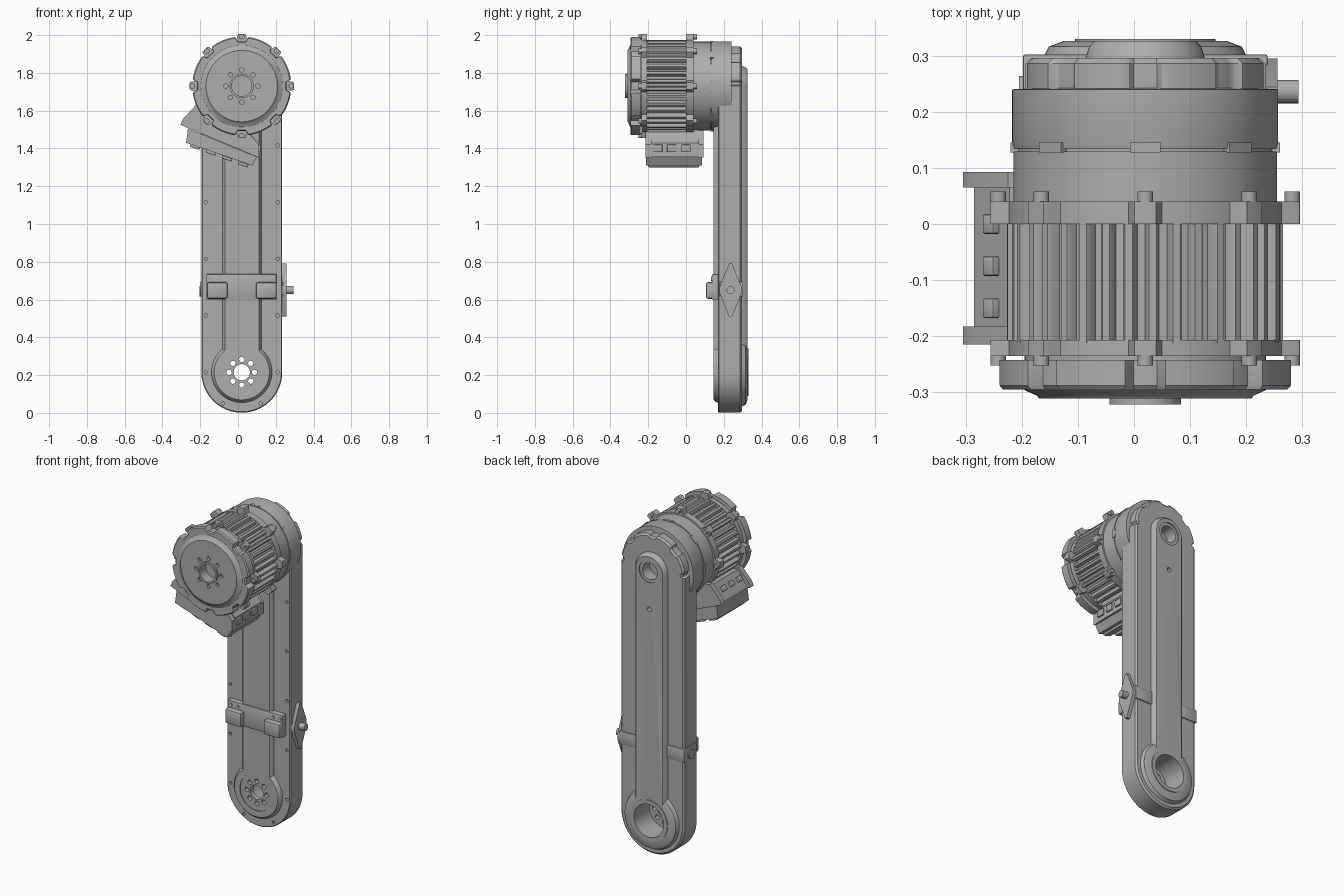
import bpy, bmesh, math
from mathutils import Matrix, Vector

if "Cube" in bpy.data.objects:
    bpy.data.objects.remove(bpy.data.objects["Cube"])

CX, TOP, LOW = 0.02, 1.73, 0.215     # joint axes: shared x, upper z, lower z
EIGHT = [math.radians(45 * i) for i in range(8)]

grey = bpy.data.materials.new("machined grey")
grey.use_nodes = True
tone = (0.42, 0.42, 0.42, 1)
grey.diffuse_color = tone
grey.node_tree.nodes["Principled BSDF"].inputs["Base Color"].default_value = tone
parts = []


def add_loft(bm, sections, axis="y"):
    rings = []
    for outline, t in sections:
        rings.append([bm.verts.new((a, t, b) if axis == "y" else (t, a, b)) for a, b in outline])
    n = len(rings[0])
    for lo, hi in zip(rings, rings[1:]):
        for i in range(n):
            bm.faces.new((lo[i], lo[(i + 1) % n], hi[(i + 1) % n], hi[i]))
    bm.faces.new(rings[0])
    bm.faces.new(rings[-1])


def finish(name, bm, keep=True):
    bmesh.ops.recalc_face_normals(bm, faces=bm.faces[:])
    mesh = bpy.data.meshes.new(name)
    bm.to_mesh(mesh)
    bm.free()
    mesh.materials.append(grey)
    obj = bpy.data.objects.new(name, mesh)
    bpy.context.collection.objects.link(obj)
    if keep:
        parts.append(obj)
    return obj


def loft(name, sections, axis="y"):
    bm = bmesh.new()
    add_loft(bm, sections, axis)
    return finish(name, bm)


def circle(r, x=CX, z=TOP, n=64):
    return [(x + r * math.cos(math.tau * i / n), z + r * math.sin(math.tau * i / n)) for i in range(n)]


def turned(name, profile, x=CX, z=TOP, n=64):
    return loft(name, [(circle(r, x, z, n), y) for r, y in profile])


def bump(deg, half):
    # 1 near every multiple of 45 degrees, easing to 0 away from it
    off = abs((deg + 22.5) % 45 - 22.5)
    t = min(max((half - off) / 3, 0), 1)
    return t * t * (3 - 2 * t)


def lobed(r, lift, half):
    out = []
    for d in range(0, 360, 1):
        q = r + lift * bump(d, half)
        out.append((CX + q * math.cos(math.radians(d)), TOP + q * math.sin(math.radians(d))))
    return out


def studs(name, r, spots, y0, y1, n=16):
    bm = bmesh.new()
    for x, z in spots:
        add_loft(bm, [(circle(r, x, z, n), y0), (circle(r, x, z, n), y1)])
    return finish(name, bm)


def drill(obj, r, spots, y0, y1, n=32):
    cutter = studs("cutter", r, spots, y0, y1, n)
    parts.remove(cutter)
    mod = obj.modifiers.new("hole", "BOOLEAN")
    mod.operation, mod.solver, mod.object = "DIFFERENCE", "EXACT", cutter
    bpy.context.view_layer.update()
    done = obj.evaluated_get(bpy.context.evaluated_depsgraph_get())
    mesh = bpy.data.meshes.new_from_object(done)
    obj.modifiers.clear()
    obj.data = mesh
    bpy.data.objects.remove(cutter)


def box(name, center, size, tilt=0, bevel=0.004):
    bm = bmesh.new()
    bmesh.ops.create_cube(bm, size=1, matrix=Matrix.Diagonal((*size, 1)))
    bmesh.ops.bevel(bm, geom=bm.edges[:], offset=bevel, segments=2, affect="EDGES", profile=0.5)
    bm.transform(Matrix.Translation(Vector(center)) @ Matrix.Rotation(math.radians(tilt), 4, "Y"))
    return finish(name, bm)


def around(r, z):
    return [(CX + r * math.cos(a), z + r * math.sin(a)) for a in EIGHT]


# Arm body: long capsule, scalloped round the upper end
def arm_outline(r):
    pts = []
    for d in range(0, 181, 2):
        q = r - 0.014 * bump(d, 9) * (0 < d < 180)
        pts.append((CX + q * math.cos(math.radians(d)), TOP + q * math.sin(math.radians(d))))
    for d in range(180, 361, 4):
        pts.append((CX + r * math.cos(math.radians(d)), LOW + r * math.sin(math.radians(d))))
    return pts


arm = loft("arm_body", [(arm_outline(0.209), 0.17), (arm_outline(0.214), 0.175),
                        (arm_outline(0.214), 0.286), (arm_outline(0.203), 0.296)])


# Raised spines: narrow strip that swells into a round boss at the lower joint
def spine_outline(w, rb):
    phi = math.degrees(math.acos(w / rb))
    a0, a1, n = 180 - phi, 360 + phi, 48
    pts = []
    for i in range(n + 1):
        a = math.radians(a0 + (a1 - a0) * i / n)
        pts.append((CX + rb * math.cos(a), LOW + rb * math.sin(a)))
    for d in range(0, 181, 6):
        pts.append((CX + w * math.cos(math.radians(d)), TOP + w * math.sin(math.radians(d))))
    return pts


front_spine = loft("front_spine", [(spine_outline(0.106, 0.163), 0.18), (spine_outline(0.1, 0.157), 0.158),
                                   (spine_outline(0.09, 0.146), 0.146)])
back_spine = loft("back_spine", [(spine_outline(0.108, 0.185), 0.29), (spine_outline(0.1, 0.172), 0.316),
                                 (spine_outline(0.09, 0.146), 0.326)])

# Joint bores and bolt holes
low, top = [(CX, LOW)], [(CX, TOP)]
drill(arm, 0.1, low, 0.1, 0.4, 48)
drill(back_spine, 0.1, low, 0.2, 0.4, 48)
drill(front_spine, 0.11, low, 0.1, 0.152, 48)
drill(front_spine, 0.043, low, 0.1, 0.3)
drill(front_spine, 0.014, around(0.067, LOW), 0.1, 0.3, 16)
for part in (arm, back_spine):
    drill(part, 0.05, top, 0.25, 0.4)
    drill(part, 0.014, [(CX, 1.5)], 0.27, 0.4, 16)
drill(back_spine, 0.068, top, 0.32, 0.4)
edge_holes = [(CX + s * 0.19, LOW + 0.3 * i) for s in (-1, 1) for i in range(5)]
edge_holes += [(CX + s * 0.1, 0.05) for s in (-1, 1)]
drill(arm, 0.009, edge_holes, 0.1, 0.2, 12)
turned("lower_bearing_ring", [(0.125, 0.32), (0.125, 0.33), (0.115, 0.33)], z=LOW)
drill(parts[-1], 0.1, low, 0.2, 0.4, 48)

# Motor housing: two drums with an interlocking seam
turned("rear_drum", [(0.235, 0.134), (0.237, 0.14), (0.237, 0.24), (0.2, 0.242)], n=96)
turned("seam_core", [(0.228, 0.12), (0.228, 0.14)], n=96)
turned("front_drum", [(0.235, 0.03), (0.235, 0.129)], n=96)
bm = bmesh.new()
for a in EIGHT:
    for q in (0.233,):
        m = (Matrix.Translation((CX, 0.136, TOP)) @ Matrix.Rotation(a, 4, "Y")
             @ Matrix.Translation((q, 0, 0)) @ Matrix.Diagonal((0.014, 0.018, 0.055, 1)))
        bmesh.ops.create_cube(bm, size=1, matrix=m)
finish("seam_tabs", bm)

# Finned stator
fins = 36
fin_outline = []
for i in range(fins):
    tall = 0.246 if i % 2 else 0.242
    for f, r in ((0.0, 0.222), (0.36, 0.222), (0.44, tall - 0.005), (0.52, tall), (0.84, tall), (0.92, tall - 0.005)):
        a = math.tau * (i + f) / fins
        fin_outline.append((CX + r * math.cos(a), TOP + r * math.sin(a)))
loft("finned_stator", [(fin_outline, -0.212), (fin_outline, 0.002)])

# Lugged flanges with bolts
loft("rear_flange", [(lobed(0.245, 0.031, 7), 0.0), (lobed(0.245, 0.031, 7), 0.04)])
loft("front_flange", [(lobed(0.245, 0.031, 7), -0.235), (lobed(0.245, 0.031, 7), -0.207)])
studs("rear_bolts", 0.014, around(0.262, TOP), 0.03, 0.058)
studs("front_bolts", 0.014, around(0.262, TOP), -0.252, -0.225)
turned("cap_core", [(0.215, -0.25), (0.215, -0.22)])

# Scalloped end cap, face disc and hub
loft("end_cap", [(lobed(0.262, -0.024, 8), -0.242), (lobed(0.262, -0.024, 8), -0.288),
                 (lobed(0.256, -0.024, 8), -0.295)])
face = turned("cap_face", [(0.222, -0.285), (0.215, -0.296), (0.193, -0.306), (0.189, -0.311)], n=96)
drill(face, 0.012, around(0.085, TOP), -0.4, -0.295, 12)
hub = turned("hub", [(0.064, -0.295), (0.064, -0.322)])
for part in (face, hub, bpy.data.objects["end_cap"]):
    drill(part, 0.053, top, -0.4, -0.262)

# Drive electronics slung under the motor
loft("controller_saddle", [([(-0.285, 1.52), (-0.222, 1.615), (-0.05, 1.6), (0.11, 1.43), (0.11, 1.355)], y)
                           for y in (-0.185, 0.07)])
ear = [(-0.305, 1.525), (-0.292, 1.555), (-0.225, 1.628), (-0.05, 1.6), (0.11, 1.42), (0.11, 1.352)]
for name, y0, y1 in (("front_ear", -0.215, -0.183), ("rear_ear", 0.065, 0.093)):
    loft(name, [(ear, y0), (ear, y1)])
loft("controller_case", [([(-0.275, 1.43), (-0.265, 1.505), (0.1, 1.355), (0.075, 1.31)], y)
                         for y in (-0.213, 0.085)])
for i in range(4):
    k = i - 1.5
    box("case_rib", (-0.1 + 0.085 * k, -0.065, 1.362 - 0.031 * k), (0.055, 0.27, 0.016), 19)
for y in (-0.15, -0.075, 0.0):
    box("side_connector", (-0.25, y, 1.575), (0.03, 0.035, 0.03), -50)
    box("inner_connector", (0.105, y, 1.4), (0.03, 0.05, 0.04), 0)

# Cable clamp across the arm
box("clamp_plate", (0.018, 0.16, 0.667), (0.37, 0.045, 0.135))
for s in (-1, 1):
    box("clamp_pad", (CX + s * 0.13, 0.13, 0.648), (0.11, 0.05, 0.088), 0, 0.012)
    box("clamp_strap", (CX + s * 0.155, 0.24, 0.655), (0.126, 0.124, 0.08))
studs("clamp_screws", 0.011, [(CX + s * q, 0.71) for s in (-1, 1) for q in (0.12, 0.165)], 0.132, 0.15, 12)

# Side fittings: pointed plate with a peg, and a small button opposite
diamond = [(0.177, 0.665), (0.177, 0.635), (0.228, 0.51), (0.244, 0.51),
           (0.295, 0.635), (0.295, 0.665), (0.244, 0.79), (0.228, 0.79)]
loft("diamond_plate", [(diamond, 0.23), (diamond, 0.256)], "x")
peg = circle(0.021, 0.236, 0.65, 24)
loft("side_peg", [(peg, 0.25), (peg, 0.293)], "x")
box("peg_collar", (0.265, 0.236, 0.65), (0.02, 0.03, 0.03))
button = circle(0.028, 0.236, 0.645, 24)
loft("side_button", [(button, -0.19), (button, -0.205)], "x")

# Smooth the curves, keep the edges crisp
bpy.ops.object.select_all(action="DESELECT")
for obj in parts:
    obj.select_set(True)
bpy.context.view_layer.objects.active = parts[0]
bpy.ops.object.shade_smooth_by_angle(angle=math.radians(30))
